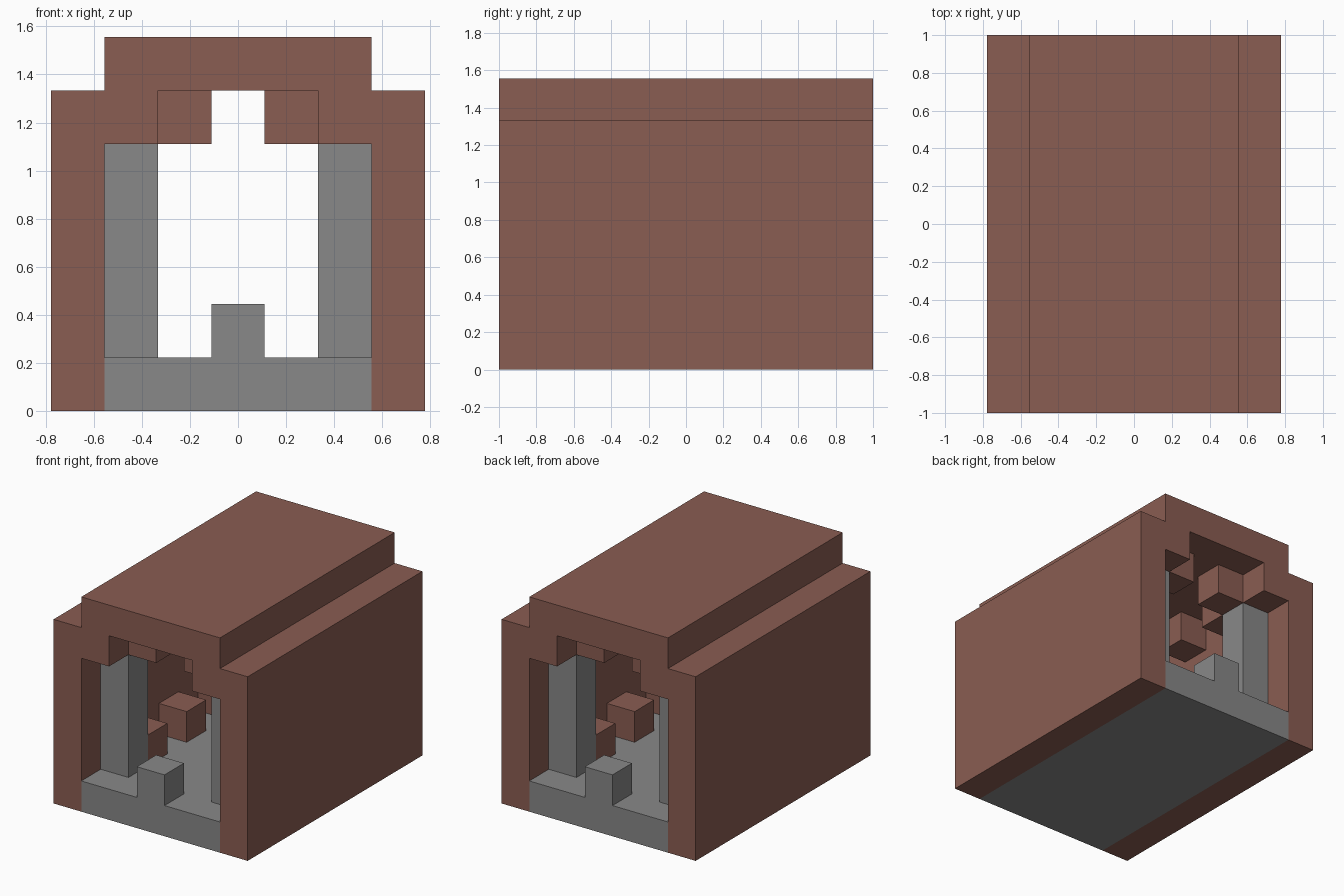
import bpy
import bmesh

U = 2 / 9  # one block

old = bpy.data.objects.get("Cube")
if old:
    bpy.data.objects.remove(old, do_unlink=True)


def material(name, rgb):
    mat = bpy.data.materials.new(name)
    mat.use_nodes = True
    color = (*rgb, 1)
    mat.diffuse_color = color
    mat.node_tree.nodes["Principled BSDF"].inputs["Base Color"].default_value = color
    return mat


brick = material("brick_brown", (0.254, 0.109, 0.084))
stone = material("stone_grey", (0.246, 0.246, 0.246))


def prism(name, mat, outline, start, length):
    """Extrude an x-z outline, in blocks, backwards along y."""
    bm = bmesh.new()
    verts = [bm.verts.new((x * U, (start - 4.5) * U, z * U)) for x, z in outline]
    face = bm.faces.new(verts)
    ext = bmesh.ops.extrude_face_region(bm, geom=[face])
    moved = [g for g in ext["geom"] if isinstance(g, bmesh.types.BMVert)]
    bmesh.ops.translate(bm, verts=moved, vec=(0, length * U, 0))
    bmesh.ops.recalc_face_normals(bm, faces=bm.faces)
    mesh = bpy.data.meshes.new(name)
    bm.to_mesh(mesh)
    bm.free()
    mesh.materials.append(mat)
    obj = bpy.data.objects.new(name, mesh)
    bpy.context.collection.objects.link(obj)
    return obj


def block(name, mat, x, z, row, height=1):
    """Box one block wide and deep, centred on column x."""
    a, b, top = x - 0.5, x + 0.5, z + height
    prism(name, mat, [(a, z), (b, z), (b, top), (a, top)], row, 1)


# Tunnel shell: two walls and a raised roof
half = [(2.5, 6), (2.5, 0), (3.5, 0), (3.5, 6), (2.5, 6), (2.5, 7)]
right = [(2.5, 6), (2.5, 0), (3.5, 0), (3.5, 6), (2.5, 6.0), (2.5, 7)]
inner, outer = half[:2], half[2:4]
profile = inner + outer + [(2.5, 6), (2.5, 7)]
for side, label in ((1, "left"), (-1, "right")):
    wall = [(side * x, z) for x, z in inner + outer]
    prism(label + "_wall", brick, wall, 0, 9)
prism("roof", brick, [(-2.5, 6), (2.5, 6), (2.5, 7), (-2.5, 7)], 0, 9)

# Floor slab with a step at each end
prism("floor", stone, [(-2.5, 0), (2.5, 0), (2.5, 1), (-2.5, 1)], 0, 9)
for row, label in ((0, "front"), (8, "back")):
    block(label + "_step", stone, 0, 1, row)

for side, label in ((1, "left"), (-1, "right")):
    # Pillars carrying a stepped arch near each end
    for row in (1, 7):
        block(label + "_pillar", stone, side * 2, 1, row, 4)
        block(label + "_arch_bracket", brick, side, 5, row)
        block(label + "_pillar_cap", brick, side * 2, 5, row)
    # Alternating blocks along the ceiling corners
    for row in range(0, 9, 2):
        block(label + "_ceiling_block", brick, side * 2, 5, row)
    # Alternating blocks along the foot of the walls
    for row in (2, 4, 6):
        block(label + "_floor_block", brick, side * 2, 1, row)
